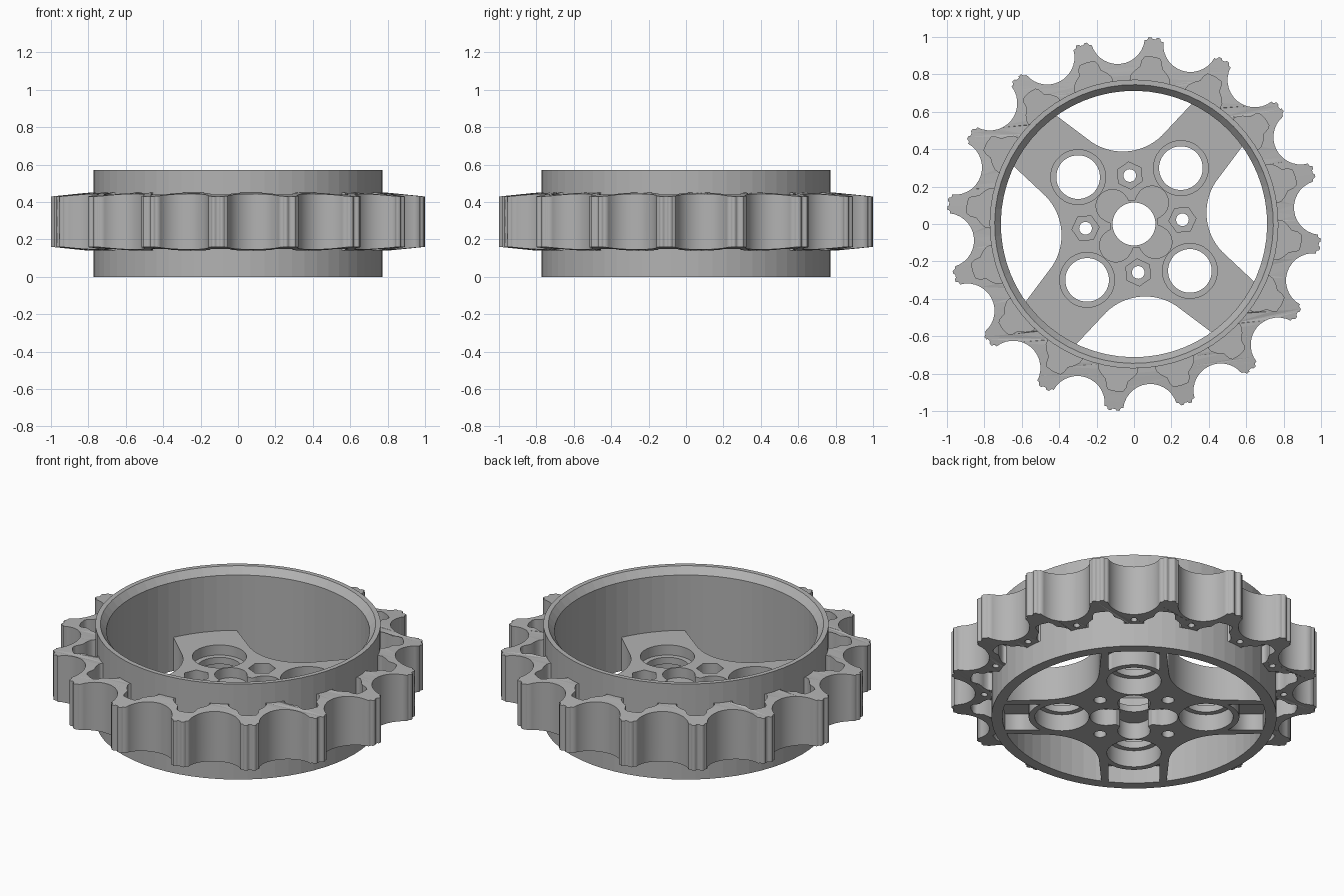
import bpy
import bmesh
from math import sin, cos, pi, radians, sqrt, hypot
from mathutils import Matrix

if "Cube" in bpy.data.objects:
    bpy.data.objects.remove(bpy.data.objects["Cube"])

grey = bpy.data.materials.new("plain grey")
grey.use_nodes = True
colour = (0.45, 0.45, 0.45, 1)
grey.diffuse_color = colour
grey.node_tree.nodes["Principled BSDF"].inputs["Base Color"].default_value = colour

TURN = radians(5)      # the whole wheel is turned slightly
TEETH = 16
PITCH = 2 * pi / TEETH
MID, HALF = 0.295, 0.155   # rim centre height and half thickness


def polar(r, a):
    return (r * cos(a), r * sin(a))


def rotated(points, a):
    return [(x * cos(a) - y * sin(a), x * sin(a) + y * cos(a)) for x, y in points]


def circle(r, distance=0, angle=0, sides=32):
    cx, cy = polar(distance, angle)
    return [(cx + r * cos(2 * pi * i / sides), cy + r * sin(2 * pi * i / sides))
            for i in range(sides)]


def arc(cx, cy, r, start, end, steps):
    return [(cx + r * cos(start + (end - start) * i / steps),
             cy + r * sin(start + (end - start) * i / steps)) for i in range(steps + 1)]


def four(points, offset=0.0):
    return [rotated(points, offset + k * pi / 2) for k in range(4)]


def add_object(name, bm):
    bmesh.ops.rotate(bm, verts=bm.verts, matrix=Matrix.Rotation(TURN, 3, 'Z'))
    mesh = bpy.data.meshes.new(name)
    bm.to_mesh(mesh)
    bm.free()
    mesh.materials.append(grey)
    obj = bpy.data.objects.new(name, mesh)
    bpy.context.collection.objects.link(obj)
    return obj


def plate(name, low, high, loops, shape=None):
    """Flat plate with holes, from an outline followed by hole loops."""
    curve = bpy.data.curves.new(name, 'CURVE')
    curve.dimensions = '2D'
    curve.fill_mode = 'BOTH'
    curve.extrude = (high - low) / 2
    for loop in loops:
        spline = curve.splines.new('POLY')
        spline.points.add(len(loop) - 1)
        for p, (x, y) in zip(spline.points, loop):
            p.co = (x, y, 0, 1)
        spline.use_cyclic_u = True
    temp = bpy.data.objects.new(name + " outline", curve)
    bpy.context.collection.objects.link(temp)
    graph = bpy.context.evaluated_depsgraph_get()
    mesh = bpy.data.meshes.new_from_object(temp.evaluated_get(graph))
    bpy.data.objects.remove(temp)
    bm = bmesh.new()
    bm.from_mesh(mesh)
    bpy.data.meshes.remove(mesh)
    bmesh.ops.remove_doubles(bm, verts=bm.verts, dist=0.00005)
    for v in bm.verts:
        v.co.z += (low + high) / 2
        if shape:
            shape(v)
    bmesh.ops.recalc_face_normals(bm, faces=bm.faces)
    return add_object(name, bm)


# Drum: lathed tube with a bevelled inner lip
bm = bmesh.new()
profile = [(0.772, 0), (0.772, 0.57), (0.745, 0.57), (0.712, 0.53), (0.712, 0)]
verts = [bm.verts.new((r, 0, z)) for r, z in profile]
edges = [bm.edges.new((verts[i], verts[(i + 1) % len(verts)])) for i in range(len(verts))]
bmesh.ops.spin(bm, geom=verts + edges, axis=(0, 0, 1), cent=(0, 0, 0),
               angle=2 * pi, steps=64, use_merge=True)
bmesh.ops.remove_doubles(bm, verts=bm.verts, dist=0.0001)
bmesh.ops.recalc_face_normals(bm, faces=bm.faces)
add_object("drum", bm)

# Toothed outline: round valleys and finely stepped tips
half_tip = [(8.9, 0.985), (9.2, 0.99), (9.5, 1.002), (10.5, 1.002), (10.7, 0.994)]
tip = [polar(r, radians(a)) for a, r in half_tip]
tip += [polar(r, PITCH - radians(a)) for a, r in reversed(half_tip)]
valley = arc(1.005, 0, 0.146, radians(258), radians(102), 14)
toothed = []
for k in range(TEETH):
    toothed += rotated(valley + tip, k * PITCH)

# Pockets behind each tooth, and small blind holes under each valley
side = [(0.765, 0.105), (0.79, 0.102), (0.815, 0.085), (0.84, 0.058),
        (0.875, 0.052), (0.893, 0.04)]
pocket = side + [(0.898, 0)] + [(x, -y) for x, y in reversed(side)]
pockets = [rotated(pocket, (k + 0.5) * PITCH) for k in range(TEETH)]
pin_holes = [circle(0.018, 0.81, k * PITCH, 12) for k in range(TEETH)]
bore = circle(0.745, sides=64)


def taper(v):
    # rim faces slope gently inwards toward the tips
    dz = v.co.z - MID
    if abs(dz) > HALF - 0.01:
        r = hypot(v.co.x, v.co.y)
        v.co.z = MID + dz * (1 - 0.13 * max(0, r - 0.8) / 0.2)


plate("tooth_rim_core", 0.25, 0.34, [toothed, bore])
plate("tooth_rim_top", 0.34, MID + HALF, [toothed, bore] + pockets, taper)
plate("tooth_rim_bottom", MID - HALF, 0.25, [toothed, bore] + pockets + pin_holes, taper)

# Openings between the four spokes
spread = radians(31)
window = arc(0.69, 0, 0.30, radians(225), radians(135), 16)
window += arc(0, 0, 0.727, spread, -spread, 20)
windows = four(window)

# Hub holes: lobed centre, large spoke holes, hex sockets
DIAG = pi / 4
SPOKE_HOLE = 0.39
BOLT = 0.26
lobed = []
for i in range(96):
    a = 2 * pi * i / 96
    d = (a % (pi / 2)) - DIAG
    root = 0.088 ** 2 - (0.15 * sin(d)) ** 2
    reach = 0.15 * cos(d) + sqrt(root) if root > 0 else 0
    lobed.append(polar(max(0.125, reach), a))
large = four(circle(0.117, SPOKE_HOLE), DIAG)
counterbores = four(circle(0.147, SPOKE_HOLE), DIAG)
bolt_holes = four(circle(0.034, BOLT, sides=20))
hex_sockets = four(circle(0.073, BOLT, sides=6))

# Channels under the spokes, ending around the large hole collars
channel = arc(SPOKE_HOLE, 0, 0.18, radians(-50), radians(50), 10)
channel += [(0.72, 0.138), (0.735, 0), (0.72, -0.138)]
channels = four(channel, DIAG)

web = [bore] + windows
plate("spoke_web_top", 0.14, 0.20, web + counterbores + hex_sockets + [lobed])
plate("spoke_web_floor", 0.10, 0.14, web + large + bolt_holes + [circle(0.115)])
plate("spoke_web_ribs", 0.0, 0.10, web + channels + counterbores + bolt_holes + [lobed])
